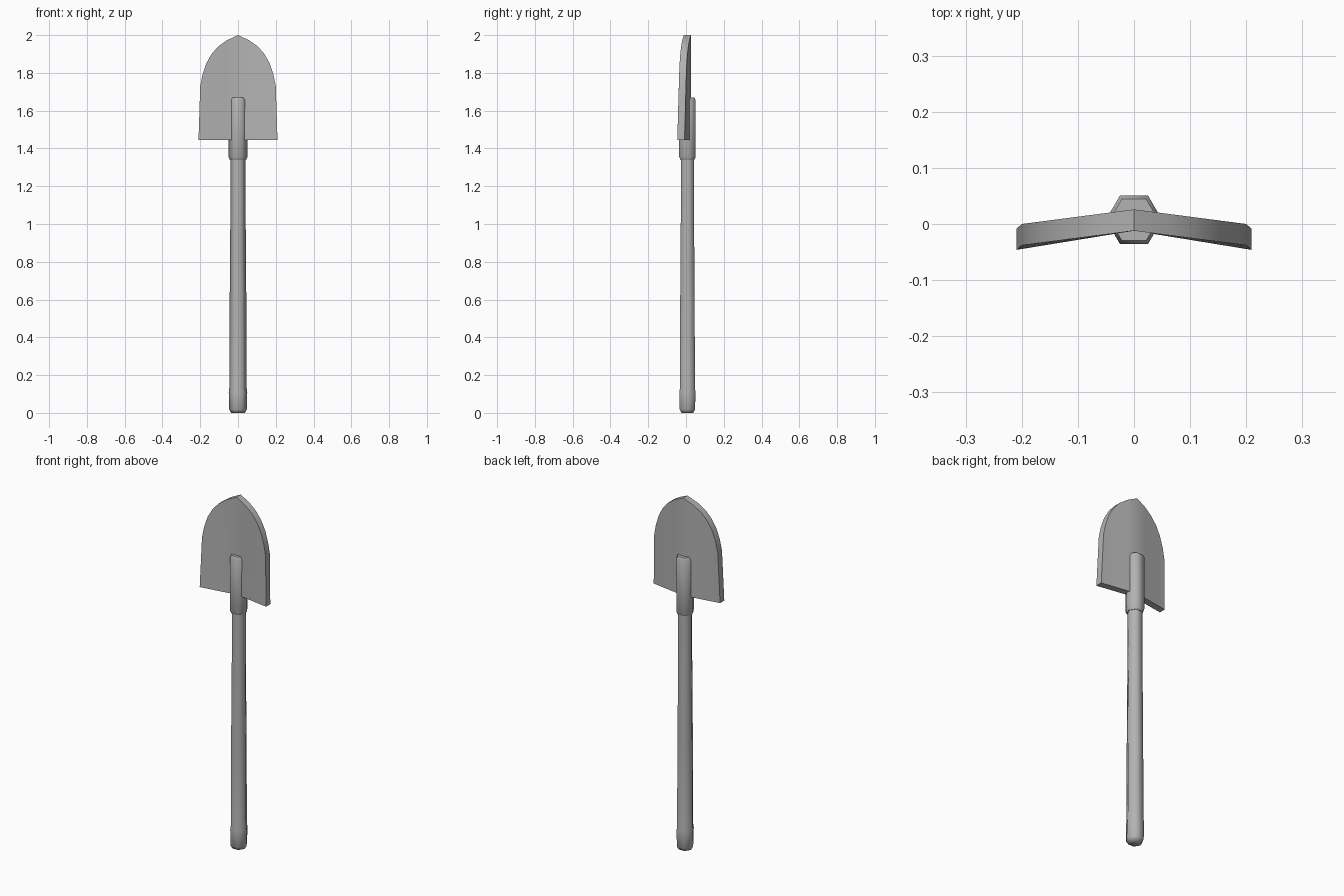
import bpy, bmesh, math

cube = bpy.data.objects.get("Cube")
if cube:
    bpy.data.objects.remove(cube, do_unlink=True)

grey = bpy.data.materials.new("plain_grey")
grey.use_nodes = True
GREY = (0.45, 0.45, 0.45, 1)
grey.diffuse_color = GREY
grey.node_tree.nodes["Principled BSDF"].inputs["Base Color"].default_value = GREY

SHAFT_Y = 0.0075


def finish(name, bm, angle):
    """Turn a bmesh into a smooth object with sharp creases."""
    bmesh.ops.recalc_face_normals(bm, faces=bm.faces)
    mesh = bpy.data.meshes.new(name)
    bm.to_mesh(mesh)
    bm.free()
    mesh.materials.append(grey)
    mesh.shade_smooth()
    mesh.set_sharp_from_angle(angle=math.radians(angle))
    obj = bpy.data.objects.new(name, mesh)
    bpy.context.scene.collection.objects.link(obj)
    return obj


def hex_rod(name, profile):
    """Six-sided rod through (radius, height) rings, capped at both ends."""
    bm = bmesh.new()
    rings = []
    for r, z in profile:
        rings.append([bm.verts.new((r * math.cos(i * math.pi / 3),
                                    SHAFT_Y + r * math.sin(i * math.pi / 3), z))
                      for i in range(6)])
    for low, high in zip(rings, rings[1:]):
        for i in range(6):
            j = (i + 1) % 6
            bm.faces.new((low[i], low[j], high[j], high[i]))
    bm.faces.new(rings[0])
    bm.faces.new(rings[-1])
    return finish(name, bm, 65)


# Handle, thicker towards the rounded end
hex_rod("handle", [(0.036, 0), (0.047, 0.018), (0.049, 0.11), (0.046, 0.13),
                   (0.044, 0.6), (0.040, 1.1), (0.040, 1.36)])

# Socket joining the handle to the blade
hex_rod("socket", [(0.043, 1.34), (0.050, 1.355), (0.050, 1.655), (0.043, 1.67)])

# Blade: columns from the straight shoulder up to the pointed outline
outline = [(0, 2.0), (0.06, 1.972), (0.105, 1.94), (0.14, 1.9),
           (0.168, 1.85), (0.188, 1.79), (0.2, 1.73)]
outline = [(-x, z) for x, z in reversed(outline[1:])] + outline
SHOULDER_Z, THICKNESS = 1.445, 0.038

bm = bmesh.new()
columns = []
for x, z in outline:
    low = bm.verts.new((x * 1.045, 0.026 - 0.17 * abs(x), SHOULDER_Z))
    high = bm.verts.new((x, 0.026 - 0.13 * abs(x), z))
    columns.append((low, high))
for a, b in zip(columns, columns[1:]):
    bm.faces.new((a[0], b[0], b[1], a[1]))
front = bmesh.ops.extrude_face_region(bm, geom=bm.faces[:], use_keep_orig=True)
bmesh.ops.translate(bm, vec=(0, -THICKNESS, 0),
                    verts=[v for v in front["geom"] if isinstance(v, bmesh.types.BMVert)])
finish("blade", bm, 35)
